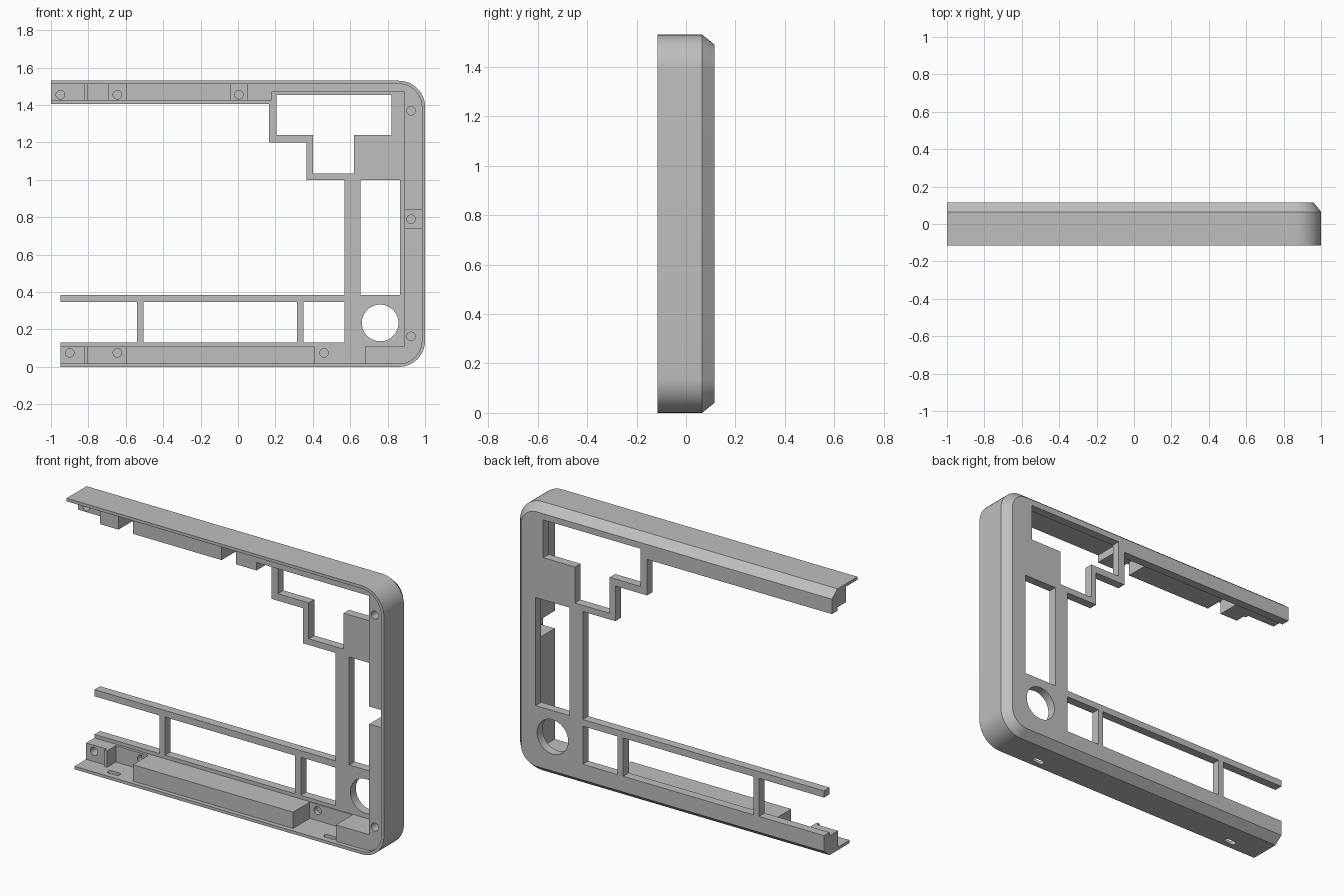
import bpy, bmesh, math

if "Cube" in bpy.data.objects:
    bpy.data.objects.remove(bpy.data.objects["Cube"], do_unlink=True)

FRONT, SHOULDER, BACK = -0.115, 0.065, 0.115
LEDGE = -0.09            # front of the inner filler blocks
TOP, RADIUS = 1.53, 0.14

grey = bpy.data.materials.new("mid_grey")
grey.use_nodes = True
grey.diffuse_color = (0.52, 0.52, 0.52, 1)
grey.node_tree.nodes["Principled BSDF"].inputs["Base Color"].default_value = (0.52, 0.52, 0.52, 1)


def outline(inset, left=-1.0, steps=12):
    """Frame outline with two rounded corners on the closed side."""
    r = RADIUS - inset
    pts = [(left, inset)]
    for cz, start in ((RADIUS, -90), (TOP - RADIUS, 0)):
        for i in range(steps + 1):
            a = math.radians(start + 90 * i / steps)
            pts.append((1 - RADIUS + r * math.cos(a), cz + r * math.sin(a)))
    pts.append((left, TOP - inset))
    return pts


def loft(name, rings):
    """Closed solid through rings of (points in x and z, y)."""
    bm = bmesh.new()
    loops = [[bm.verts.new((x, y, z)) for x, z in pts] for pts, y in rings]
    n = len(loops[0])
    bm.faces.new(loops[0])
    bm.faces.new(loops[-1])
    for a, b in zip(loops, loops[1:]):
        for i in range(n):
            bm.faces.new((a[i], a[(i + 1) % n], b[(i + 1) % n], b[i]))
    bmesh.ops.recalc_face_normals(bm, faces=bm.faces)
    me = bpy.data.meshes.new(name)
    bm.to_mesh(me)
    bm.free()
    me.materials.append(grey)
    ob = bpy.data.objects.new(name, me)
    bpy.context.collection.objects.link(ob)
    return ob


def rect(x0, x1, z0, z1):
    return [(x0, z0), (x1, z0), (x1, z1), (x0, z1)]


def disc(x, z, r, n=32):
    return [(x + r * math.cos(math.tau * i / n), z + r * math.sin(math.tau * i / n)) for i in range(n)]


def cut(pts, y1, y0=-0.3):
    cut_with(loft("cutter", [(pts, y0), (pts, y1)]))


def cut_with(tool):
    tool.hide_render = True
    mod = frame.modifiers.new("cut", "BOOLEAN")
    mod.operation, mod.solver, mod.object = "DIFFERENCE", "EXACT", tool
    bpy.ops.object.modifier_apply(modifier=mod.name)
    bpy.data.objects.remove(tool, do_unlink=True)


# Outer shell with a chamfered back edge
frame = loft("case_frame", [(outline(0), FRONT), (outline(0), SHOULDER), (outline(0.04), BACK)])
bpy.context.view_layer.objects.active = frame
frame.select_set(True)

# Thin rim in front of the filler blocks
cut(outline(0.017, -1.2), LEDGE)

# Deep pocket in front of the back plate
cut([(-1.2, 0.11), (0.89, 0.11), (0.89, 1.47), (0.18, 1.47), (0.18, 1.425), (-1.2, 1.425)], SHOULDER)

# Recesses between the filler blocks
lo, hi = 0.017, TOP - 0.017
for x0, x1, z0, z1, depth in (
        (-1.2, -0.82, 1.39, hi, -0.01),
        (-0.825, -0.805, 1.39, hi, -0.03),
        (-0.69, -0.60, 1.39, hi, 0.045),
        (-0.04, 0.05, 1.39, hi, 0.045),
        (-1.2, -0.82, lo, 0.15, -0.01),
        (-0.825, -0.805, lo, 0.15, -0.03),
        (-0.805, -0.60, lo, 0.15, 0.05),
        (0.41, 0.68, lo, 0.15, 0.06),
        (0.85, 0.983, 0.74, 0.84, 0.045)):
    cut(rect(x0, x1, z0, z1), depth)

# Large stepped opening on the open side
cut([(-1.2, 0.385), (0.57, 0.385), (0.57, 1.0), (0.365, 1.0), (0.365, 1.2),
     (0.165, 1.2), (0.165, 1.405), (-1.2, 1.405)], 0.3)

# Lower edge is shorter than the upper one
cut(rect(-1.2, -0.95, -0.1, 0.5), 0.3)

# Windows in the back plate
cut([(0.205, 1.24), (0.4, 1.24), (0.4, 1.035), (0.62, 1.035), (0.62, 1.24),
     (0.82, 1.24), (0.82, 1.455), (0.205, 1.455)], 0.3)
for x0, x1, z0, z1 in ((0.655, 0.867, 0.385, 1.0), (-0.505, 0.315, 0.13, 0.347),
                       (0.35, 0.57, 0.13, 0.347), (-1.2, -0.54, 0.13, 0.347)):
    cut(rect(x0, x1, z0, z1), 0.3)
cut(disc(0.76, 0.235, 0.098, 48), 0.3)

# Blind screw holes
for x, z in ((-0.95, 1.455), (-0.645, 1.455), (0.005, 1.455), (0.925, 1.37), (0.925, 0.79),
             (0.925, 0.163), (0.46, 0.075), (-0.645, 0.075), (-0.9, 0.075)):
    cut(disc(x, z, 0.023, 20), 0.085)

# Rounded slots through the bottom wall
for x in (-0.735, 0.627):
    pts = [(x + 0.022 * (1 if math.cos(a) > 0 else -1) + 0.016 * math.cos(a), 0.016 * math.sin(a))
           for a in (math.tau * (i + 0.5) / 16 for i in range(16))]
    slot = loft("slot_cutter", [(pts, -0.05), (pts, 0.05)])
    for v in slot.data.vertices:
        px, py, pz = v.co
        v.co = (px, pz - 0.065, py)
    slot.data.flip_normals()
    cut_with(slot)

# Smooth the rounded corners, keep the edges sharp
bpy.ops.object.shade_smooth_by_angle(angle=math.radians(25))
